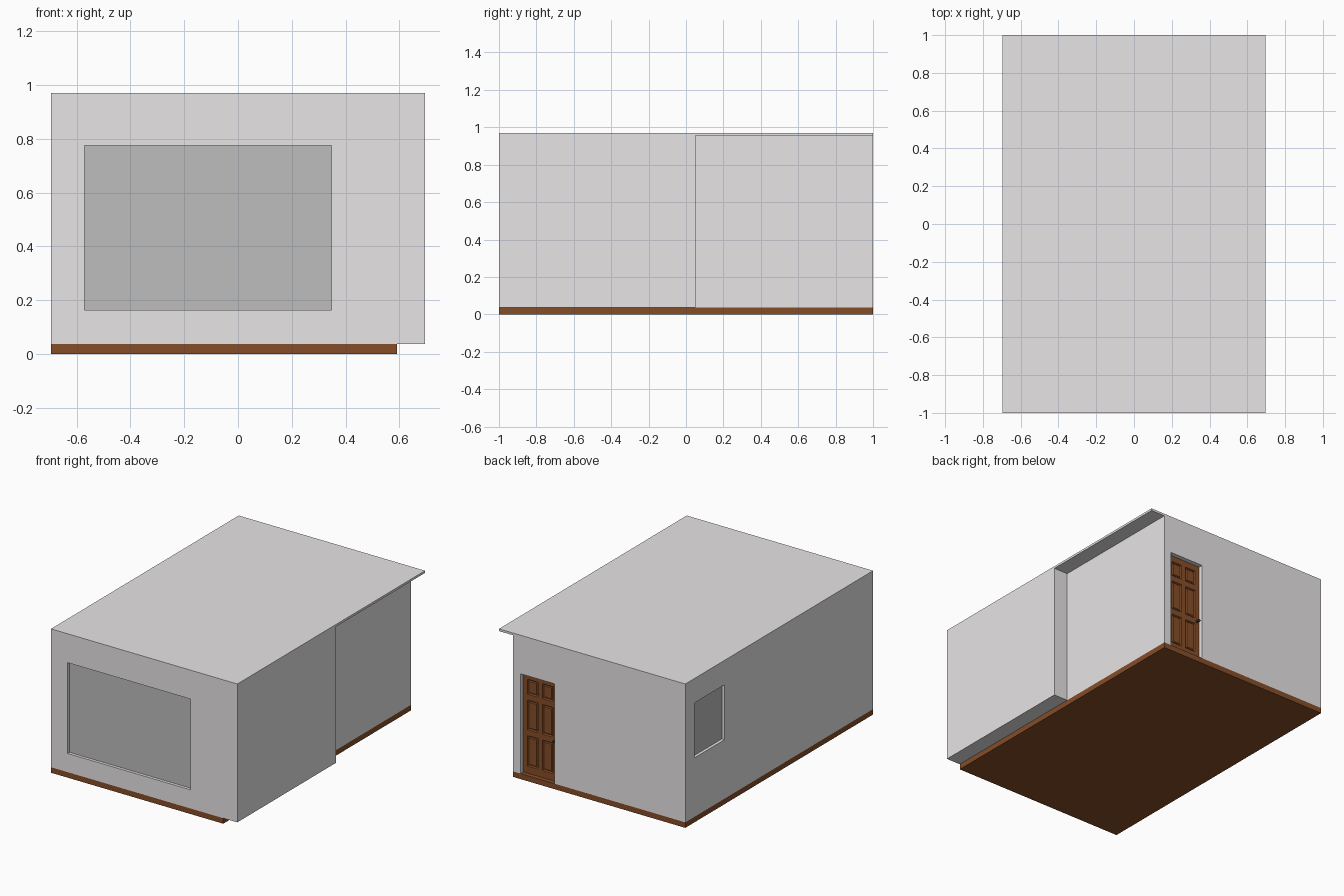
import bpy, bmesh
from mathutils import Matrix

cube = bpy.data.objects.get("Cube")
if cube:
    bpy.data.objects.remove(cube, do_unlink=True)


def material(name, rgb):
    m = bpy.data.materials.new(name)
    m.use_nodes = True
    m.diffuse_color = (*rgb, 1)
    m.node_tree.nodes["Principled BSDF"].inputs["Base Color"].default_value = (*rgb, 1)
    return m


PLASTER = material("pale grey plaster", (0.8, 0.78, 0.79))
PANE = material("grey glass", (0.51, 0.51, 0.51))
WOOD = material("brown wood", (0.235, 0.075, 0.022))
METAL = material("dark metal", (0.06, 0.05, 0.045))


def finish(name, bm, mat):
    bmesh.ops.recalc_face_normals(bm, faces=bm.faces)
    mesh = bpy.data.meshes.new(name)
    bm.to_mesh(mesh)
    bm.free()
    mesh.materials.append(mat)
    ob = bpy.data.objects.new(name, mesh)
    bpy.context.collection.objects.link(ob)
    return ob


def box(name, lo, hi, mat):
    bm = bmesh.new()
    size = [b - a for a, b in zip(lo, hi)]
    mid = [(a + b) / 2 for a, b in zip(lo, hi)]
    bmesh.ops.create_cube(bm, size=1, matrix=Matrix.Translation(mid) @ Matrix.Diagonal((*size, 1)))
    return finish(name, bm, mat)


W, NARROW, STEP = 0.695, 0.59, 0.05      # half width, recessed side, step position
FLOOR, EAVE, TOP = 0.037, 0.955, 0.97

# Floor slab and roof slab
box("floor", (-W, -1, 0), (NARROW, 1, FLOOR), WOOD)
box("roof", (-W, -1, EAVE), (W, 1, TOP), PLASTER)

# Walls: stepped plan extruded up to the roof
bm = bmesh.new()
plan = [(-W, -1), (W, -1), (W, STEP), (NARROW, STEP), (NARROW, 1), (-W, 1)]
base = bm.faces.new([bm.verts.new((x, y, FLOOR)) for x, y in plan])
up = bmesh.ops.extrude_face_region(bm, geom=[base], use_keep_orig=True)["geom"]
bmesh.ops.translate(bm, verts=[v for v in up if isinstance(v, bmesh.types.BMVert)],
                    vec=(0, 0, EAVE - FLOOR))
walls = finish("walls", bm, PLASTER)


def recess(name, lo, hi):
    """Cut a shallow opening into the walls."""
    cutter = box(name + "_cutter", lo, hi, PLASTER)
    cutter.hide_render = True
    cutter.hide_viewport = True
    cutter.display_type = 'WIRE'
    mod = walls.modifiers.new(name, 'BOOLEAN')
    mod.operation = 'DIFFERENCE'
    mod.solver = 'EXACT'
    mod.object = cutter


# Openings
DX0, DX1, DTOP = 0.28, 0.535, 0.71
recess("front_opening", (-0.57, -1.1, 0.163), (0.347, -0.97, 0.775))
recess("side_opening", (-0.8, 0.583, 0.435), (-W + 0.03, 0.9, 0.805))
recess("door_opening", (DX0, 0.95, FLOOR - 0.02), (DX1, 1.1, DTOP))

# Window panes
box("front_window_pane", (-0.57, -0.98, 0.163), (0.347, -0.96, 0.775), PANE)
box("side_window_pane", (-W + 0.02, 0.583, 0.435), (-W + 0.04, 0.9, 0.805), PANE)

# Door leaf: a grid face with six inset, raised panels
DY = 0.97
xs = [DX0, 0.313, 0.392, 0.423, 0.502, DX1]
zs = [FLOOR, 0.085, 0.29, 0.33, 0.53, 0.57, 0.67, DTOP]
bm = bmesh.new()
grid = [[bm.verts.new((x, DY, z)) for x in xs] for z in zs]
panels = []
for r in range(len(zs) - 1):
    for c in range(len(xs) - 1):
        f = bm.faces.new((grid[r][c + 1], grid[r][c], grid[r + 1][c], grid[r + 1][c + 1]))
        if r % 2 and c % 2:
            panels.append(f)
bm.normal_update()
for thickness, depth in ((0.007, -0.009), (0.005, 0), (0.007, 0.006)):
    bmesh.ops.inset_individual(bm, faces=panels, thickness=thickness, depth=depth)
finish("door_leaf", bm, WOOD)

# Door knob on a round plate
for name, radius, y0, y1 in (("knob_plate", 0.011, DY, DY + 0.004),
                             ("knob_stem", 0.004, DY, DY + 0.014),
                             ("knob", 0.009, DY + 0.012, DY + 0.022)):
    bm = bmesh.new()
    bmesh.ops.create_cone(bm, cap_ends=True, segments=16, radius1=radius, radius2=radius,
                          depth=y1 - y0,
                          matrix=Matrix.Translation((0.297, (y0 + y1) / 2, 0.31))
                          @ Matrix.Rotation(1.5708, 4, 'X'))
    finish(name, bm, METAL)
